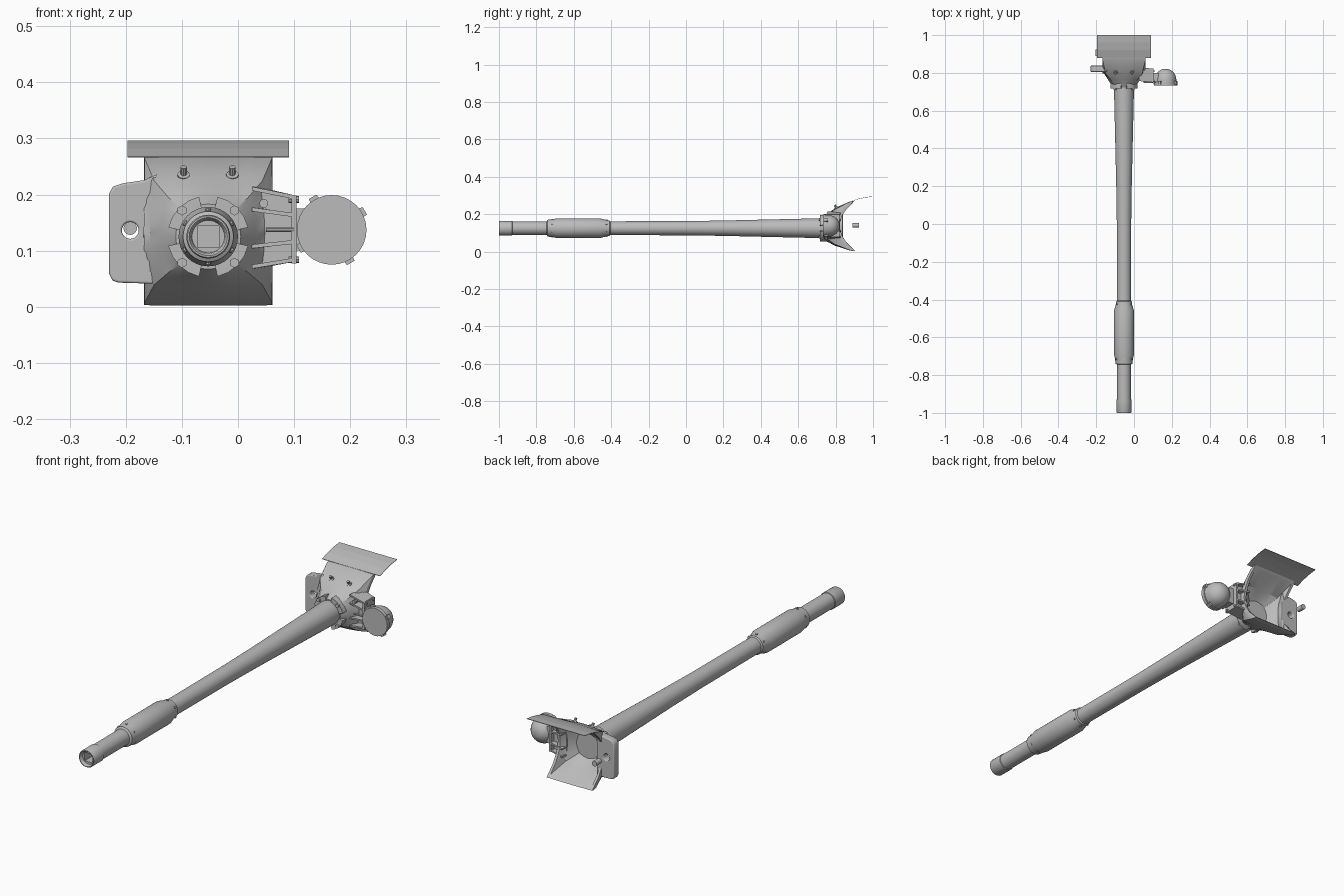
import bpy, bmesh, math
from mathutils import Vector, Matrix

if "Cube" in bpy.data.objects:
    bpy.data.objects.remove(bpy.data.objects["Cube"])

grey = bpy.data.materials.new("painted grey steel")
grey.diffuse_color = (0.5, 0.5, 0.5, 1)
grey.use_nodes = True
grey.node_tree.nodes["Principled BSDF"].inputs["Base Color"].default_value = grey.diffuse_color
AX, AZ = -0.053, 0.125          # gun axis


def finish(name, bm, smooth=30):
    bmesh.ops.recalc_face_normals(bm, faces=bm.faces)
    me = bpy.data.meshes.new(name)
    bm.to_mesh(me)
    bm.free()
    ob = bpy.data.objects.new(name, me)
    bpy.context.collection.objects.link(ob)
    me.materials.append(grey)
    if smooth:
        bpy.ops.object.select_all(action='DESELECT')
        ob.select_set(True)
        bpy.context.view_layer.objects.active = ob
        bpy.ops.object.shade_smooth_by_angle(angle=math.radians(smooth))
    return ob


def ring(cx, cz, hx, hz, y, sq=0.0, n=32, curve=None):
    """Loop round the y axis, blended from ellipse (0) to rectangle (1)."""
    pts = []
    for i in range(n):
        a = 2 * math.pi * i / n
        c, s = math.cos(a), math.sin(a)
        k = 1 + sq * (1 / max(abs(c), abs(s)) - 1)
        z = cz + hz * s * k
        pts.append(Vector((cx + hx * c * k, curve(z) + y if curve else y, z)))
    return pts


def loft(name, loops, smooth=30):
    bm = bmesh.new()
    vs = [[bm.verts.new(p) for p in lp] for lp in loops]
    n = len(vs[0])
    for a, b in zip(vs, vs[1:]):
        for i in range(n):
            bm.faces.new((a[i], a[(i + 1) % n], b[(i + 1) % n], b[i]))
    bm.faces.new(vs[0])
    bm.faces.new(vs[-1])
    return finish(name, bm, smooth)


def cyl(name, a, b, r, n=12, r2=None):
    a, b = Vector(a), Vector(b)
    bm = bmesh.new()
    m = Matrix.Translation((a + b) / 2) @ (b - a).to_track_quat('Z', 'Y').to_matrix().to_4x4()
    bmesh.ops.create_cone(bm, cap_ends=True, segments=n, radius1=r,
                          radius2=r if r2 is None else r2, depth=(b - a).length, matrix=m)
    return finish(name, bm)


def prism(name, pts, off, smooth=0):
    """Flat polygon pushed along an offset vector."""
    off = Vector(off)
    return loft(name, [[Vector(p) for p in pts], [Vector(p) + off for p in pts]], smooth)


# Barrel: muzzle bore, tube, fume extractor and tapered root in one lathe
tube = [(-0.996, 0.031), (-1.0, 0.034), (-1.0, 0.037), (-0.996, 0.039), (-0.93, 0.039),
        (-0.928, 0.036), (-0.745, 0.036), (-0.74, 0.045), (-0.715, 0.047), (-0.69, 0.053),
        (-0.46, 0.053), (-0.425, 0.043), (-0.41, 0.042), (-0.405, 0.037), (0.0, 0.038),
        (0.2, 0.041), (0.72, 0.053), (0.77, 0.053)]
bore = [ring(AX, AZ, 0.019, 0.019, -0.93, 1), ring(AX, AZ, 0.019, 0.019, -0.985, 1),
        ring(AX, AZ, 0.029, 0.029, -0.985)]
loft("barrel", bore + [ring(AX, AZ, r, r, y) for y, r in tube])
for y, r in ((-0.425, 0.043), (-0.715, 0.046)):
    for i in range(6):
        a = math.pi / 2 + i * math.pi / 3
        d = Vector((math.cos(a), 0, math.sin(a)))
        c = Vector((AX, y, AZ))
        cyl("extractor_bolt", c + d * (r - 0.004), c + d * (r + 0.004), 0.005, 8)


# Mantlet: hollow flared shield whose rear edge follows the trunnion arc
def arc(z):
    return 0.82 + 4.5 * (z - 0.138) ** 2


MZ = 0.136
loft("mantlet", [
    ring(AX, AZ, 0.058, 0.058, 0.722),
    ring(AX, AZ, 0.064, 0.064, 0.732, 0.1),
    ring(AX, 0.128, 0.085, 0.080, 0.765, 0.45),
    ring(AX, 0.132, 0.104, 0.100, 0.795, 0.75),
    ring(AX, MZ, 0.115, 0.130, -0.022, 0.95, curve=arc),
    ring(AX, MZ, 0.115, 0.134, -0.006, 0.98, curve=arc),
    ring(AX, MZ, 0.114, 0.133, 0.002, 0.98, curve=arc),
    ring(AX, MZ, 0.103, 0.122, 0.002, 0.98, curve=arc),
    ring(AX, 0.130, 0.092, 0.090, 0.808, 0.8),
    ring(AX, AZ, 0.056, 0.056, 0.772, 0.1)], 25)

# Clamp ring: four quadrant lugs with bolts
for q in range(4):
    mid = math.pi / 4 + q * math.pi / 2
    angs = [mid + math.radians(d) for d in (-32, -16, 0, 16, 32)]
    pts = [(AX + 0.073 * math.cos(a), 0.717, AZ + 0.073 * math.sin(a)) for a in angs]
    pts += [(AX + 0.05 * math.cos(a), 0.717, AZ + 0.05 * math.sin(a)) for a in reversed(angs)]
    prism("clamp_lug", pts, (0, 0.035, 0), 30)
    bx, bz = AX + 0.066 * math.cos(mid), AZ + 0.066 * math.sin(mid)
    cyl("clamp_bolt", (bx, 0.710, bz), (bx, 0.72, bz), 0.009, 6)

# Side ear with sight hole, curved outline filled with a round hole
ear = bpy.data.curves.new("side_ear", 'CURVE')
ear.dimensions = '2D'
ear.fill_mode = 'BOTH'
ear.extrude = 0.013
ear.bevel_depth = 0.004
outline = [(-0.148, 0.230), (-0.165, 0.222), (-0.205, 0.216), (-0.220, 0.211), (-0.226, 0.2),
           (-0.226, 0.060), (-0.221, 0.050), (-0.212, 0.047), (-0.148, 0.045)]
hole = [(-0.192 + 0.019 * math.cos(i * math.pi / 12), 0.136 + 0.019 * math.sin(i * math.pi / 12))
        for i in range(24)]
for loop in (outline, hole):
    sp = ear.splines.new('POLY')
    sp.points.add(len(loop) - 1)
    for p, (x, z) in zip(sp.points, loop):
        p.co = (x, z, 0, 1)
    sp.use_cyclic_u = True
ear.materials.append(grey)
ear_ob = bpy.data.objects.new("side_ear", ear)
ear_ob.rotation_euler = (math.pi / 2, 0, 0)
ear_ob.location = (0, 0.822, 0)
bpy.context.collection.objects.link(ear_ob)

# Coaxial gun stub behind the ear hole
cyl("coaxial_stub", (-0.192, 0.89, 0.14), (-0.192, 0.925, 0.14), 0.012, 16)

# Canvas cover strip above the rear edge
strip = [(0.878, 0.268), (0.92, 0.282), (0.96, 0.291), (1.0, 0.296)]
prism("cover_strip", [(-0.197, y, z) for y, z in strip] +
      [(-0.197, y, z - 0.002) for y, z in reversed(strip)], (0.288, 0, 0))

# Lifting studs on the sloping top
for x in (-0.097, -0.01):
    cyl("lifting_stud_base", (x, 0.812, 0.222), (x, 0.800, 0.236), 0.011, 12)
    cyl("lifting_stud", (x, 0.806, 0.229), (x, 0.795, 0.249), 0.006, 10)

# Searchlight bracket: ribs, mounting plate and bolts
for z0, z1 in ((0.207, 0.192), (0.170, 0.160), (0.104, 0.112), (0.068, 0.080)):
    prism("bracket_rib", [(0.025, 0.757, z0), (0.099, 0.750, z1), (0.099, 0.822, z1),
                          (0.035, 0.83, z0)], (0, 0, 0.007))
prism("bracket_web", [(0.03, 0.79, 0.07), (0.1, 0.79, 0.08), (0.1, 0.79, 0.196),
                      (0.03, 0.79, 0.21)], (0, 0.012, 0))
prism("bracket_plate", [(0.095, 0.748, 0.077), (0.095, 0.822, 0.077), (0.095, 0.822, 0.198),
                        (0.095, 0.748, 0.198)], (0.009, 0, 0))
prism("lamp_arm", [(0.10, 0.752, 0.10), (0.10, 0.80, 0.10), (0.10, 0.80, 0.175),
                   (0.10, 0.752, 0.175)], (0.03, 0, 0))
for y in (0.76, 0.81):
    for z in (0.084, 0.191):
        cyl("bracket_bolt", (0.09, y, z), (0.109, y, z), 0.006, 8)
cyl("bracket_pin", (0.05, 0.75, 0.137), (0.1, 0.75, 0.137), 0.004, 8)
cyl("vent_bolt", (0.046, 0.755, 0.184), (0.046, 0.80, 0.184), 0.008, 10)

# Searchlight: flat lens face, rim and domed back
LX, LZ = 0.167, 0.137
lamp = [(0.732, 0.058), (0.732, 0.062), (0.748, 0.062), (0.749, 0.058), (0.764, 0.057)]
lamp += [(0.764 + 0.058 * math.sin(t), 0.057 * math.cos(t))
         for t in [i * math.pi / 16 for i in range(1, 8)]]
loft("searchlight", [ring(LX, LZ, r, r, y) for y, r in lamp])
for deg in (30, 120, 210, 300):
    a = math.radians(deg)
    d, s = Vector((math.cos(a), 0, math.sin(a))), Vector((-math.sin(a), 0, math.cos(a)))
    c = Vector((LX, 0.738, LZ))
    prism("lamp_clip", [c + d * 0.055 - s * 0.009, c + d * 0.068 - s * 0.008,
                        c + d * 0.068 + s * 0.008, c + d * 0.055 + s * 0.009], (0, 0.02, 0))
